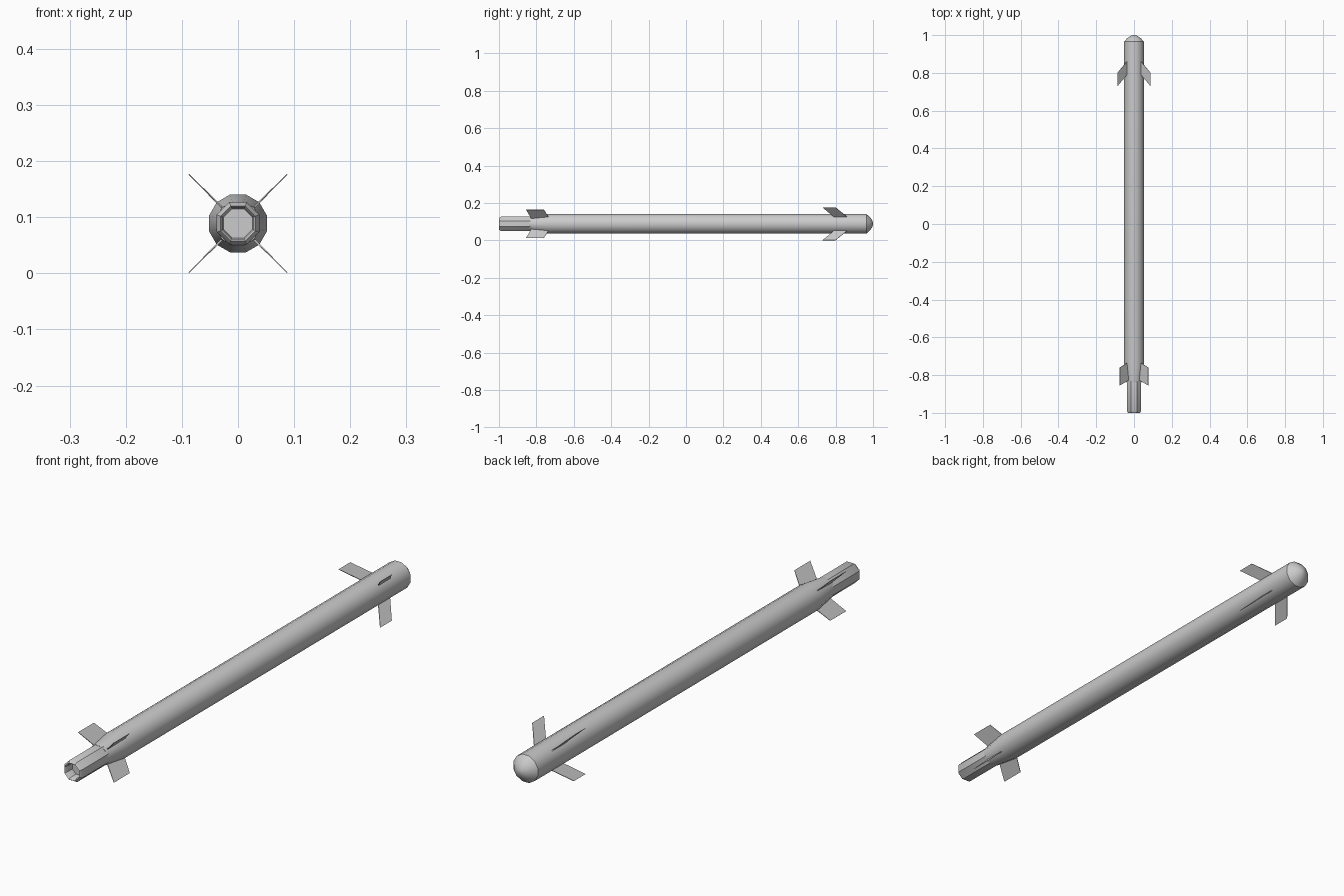
import bpy, math
from mathutils import Vector

if "Cube" in bpy.data.objects:
    bpy.data.objects.remove(bpy.data.objects["Cube"])

ZC = 0.089  # height of the body axis


def mesh_object(name, verts, faces, angle=None):
    me = bpy.data.meshes.new(name)
    me.from_pydata(verts, [], faces)
    ob = bpy.data.objects.new(name, me)
    bpy.context.collection.objects.link(ob)
    if angle:
        bpy.ops.object.select_all(action='DESELECT')
        bpy.context.view_layer.objects.active = ob
        ob.select_set(True)
        bpy.ops.object.shade_smooth_by_angle(angle=math.radians(angle))
    return ob


def lathe(name, profile, sides, cap_start=False, cap_end=False, phase=0.5):
    """Revolve (y, radius) pairs around the body axis."""
    verts, faces = [], []
    for y, r in profile:
        for i in range(sides):
            a = 2 * math.pi * (i + phase) / sides
            verts.append((r * math.cos(a), y, ZC + r * math.sin(a)))
    for k in range(len(profile) - 1):
        for i in range(sides):
            j = (i + 1) % sides
            faces.append((k * sides + i, k * sides + j, (k + 1) * sides + j, (k + 1) * sides + i))
    if cap_start:
        faces.append(tuple(reversed(range(sides))))
    if cap_end:
        n = (len(profile) - 1) * sides
        faces.append(tuple(range(n, n + sides)))
    # profiles run toward +y, so flip to face outward
    return mesh_object(name, verts, [f[::-1] for f in faces], 35)


def fin_set(name, outline, half):
    """Four thin plates on the diagonals; outline is (radius, y), thickness tapers outward."""
    for n in range(4):
        a = math.radians(45 + 90 * n)
        out = Vector((math.cos(a), 0, math.sin(a)))
        side = Vector((-math.sin(a), 0, math.cos(a)))
        verts = []
        for s in (-1, 1):
            for r, y in outline:
                t = half * (1.0 if r < 0.06 else 0.5)
                verts.append(out * r + side * (s * t) + Vector((0, y, ZC)))
        faces = [(0, 1, 2, 3), (7, 6, 5, 4)]
        faces += [(i, i + 4, (i + 1) % 4 + 4, (i + 1) % 4) for i in range(4)]
        mesh_object(f"{name}_{n + 1}", verts, faces)


# Main tube with tapered rear
lathe("body", [(-0.84, 0.040), (-0.74, 0.0535), (0.965, 0.0535)], 12, cap_start=True)

# Rounded nose
lathe("nose", [(0.965, 0.0535), (0.984, 0.037), (0.995, 0.020), (1.0, 0.006)], 12, cap_end=True)

# Exhaust tube: recessed floor, inner wall, chamfered rim, outer wall
lathe("exhaust_tube", [(-0.96, 0.028), (-0.995, 0.030), (-1.0, 0.034),
                       (-0.99, 0.041), (-0.83, 0.041)], 8, cap_start=True)

# Swept fins: front and rear sets
fin_set("front_fin", [(0.048, 0.865), (0.124, 0.80), (0.124, 0.73), (0.048, 0.795)], 0.0016)
fin_set("rear_fin", [(0.040, -0.73), (0.107, -0.76), (0.107, -0.855), (0.035, -0.825)], 0.0016)
